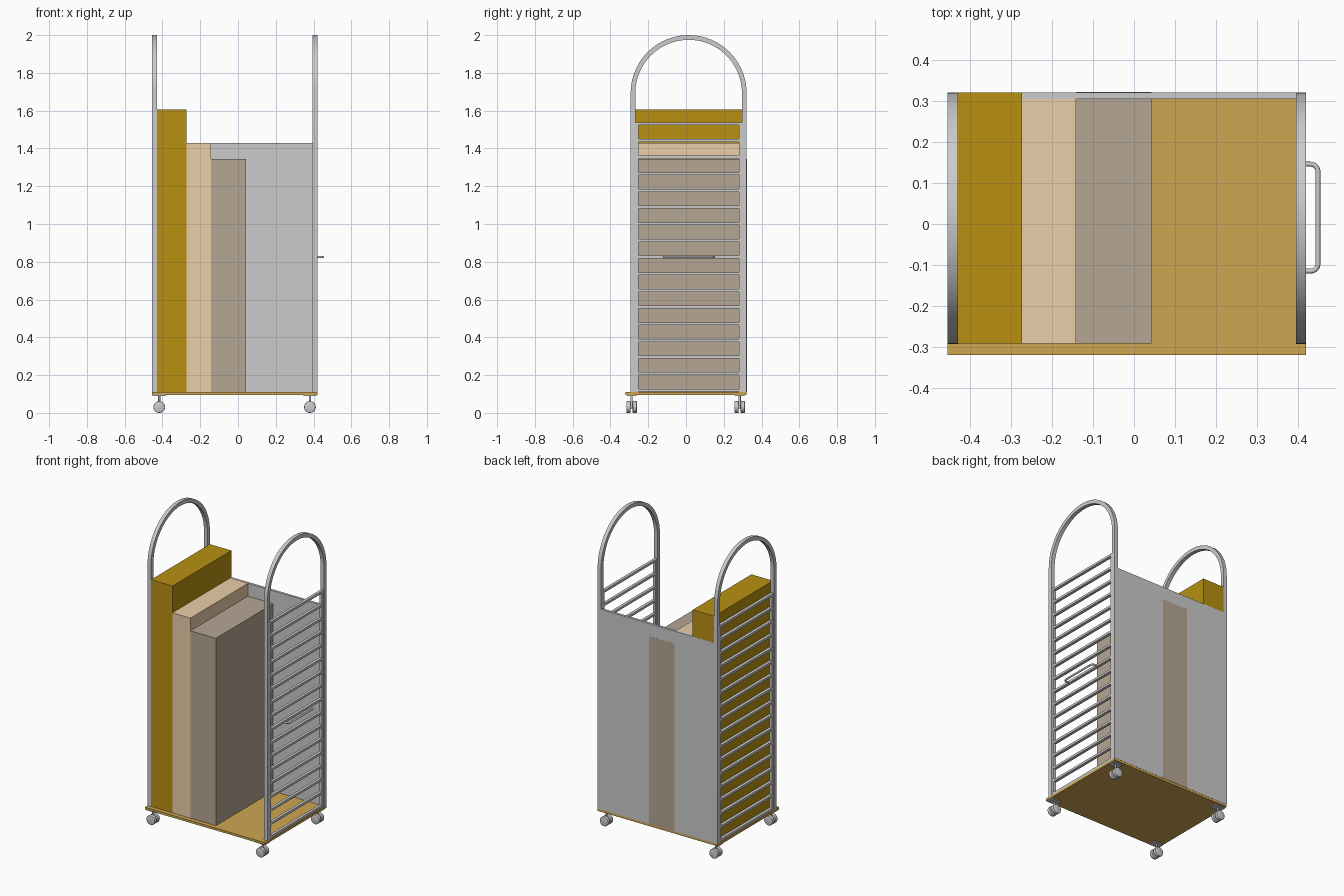
import bpy, bmesh
from math import sin, cos, pi, radians
from mathutils import Matrix

if "Cube" in bpy.data.objects:
    bpy.data.objects.remove(bpy.data.objects["Cube"])


def finish(bm, name, mat=None, smooth=False):
    bmesh.ops.recalc_face_normals(bm, faces=bm.faces)
    me = bpy.data.meshes.new(name)
    bm.to_mesh(me)
    bm.free()
    ob = bpy.data.objects.new(name, me)
    bpy.context.collection.objects.link(ob)
    if mat:
        me.materials.append(mat)
    if smooth:
        bpy.ops.object.select_all(action='DESELECT')
        ob.select_set(True)
        bpy.context.view_layer.objects.active = ob
        bpy.ops.object.shade_smooth_by_angle(angle=radians(35))
    return ob


def add_box(bm, x, y, z):
    mid = [(a + b) / 2 for a, b in (x, y, z)]
    size = [b - a for a, b in (x, y, z)]
    m = Matrix.Translation(mid) @ Matrix.Diagonal((*size, 1))
    bmesh.ops.create_cube(bm, size=1, matrix=m)


def box(name, x, y, z, mat=None):
    bm = bmesh.new()
    add_box(bm, x, y, z)
    return finish(bm, name, mat)


def add_cyl(bm, r, depth, loc, along_y=False, seg=24):
    m = Matrix.Translation(loc)
    if along_y:
        m = m @ Matrix.Rotation(pi / 2, 4, 'X')
    return bmesh.ops.create_cone(bm, cap_ends=True, segments=seg, radius1=r,
                                 radius2=r, depth=depth, matrix=m)['verts']


def material(name, rgb):
    m = bpy.data.materials.new(name)
    m.diffuse_color = (*rgb, 1)
    m.use_nodes = True
    m.node_tree.nodes["Principled BSDF"].inputs["Base Color"].default_value = m.diffuse_color
    return m


wood = material("wood", (0.62, 0.38, 0.085))
gold = material("gold", (0.48, 0.28, 0.006))
tan = material("tan", (0.83, 0.62, 0.40))
taupe = material("taupe", (0.46, 0.38, 0.29))

BASE_TOP = 0.11
Y0, Y1 = -0.293, 0.321          # outer faces of the hoops
T = 0.025                       # hoop tube thickness
YC, R = (Y0 + Y1) / 2, (Y1 - Y0) / 2
SPRING = 2 - R

# base board, back panel and the stored boards
box("base_board", (-0.455, 0.42), (-0.32, 0.32), (0.095, BASE_TOP), wood)
box("back_panel", (-0.43, 0.395), (0.305, 0.3212), (BASE_TOP, 1.43))
box("tall_stack", (-0.43, -0.273), (-0.292, 0.3209), (BASE_TOP, 1.605), gold)
box("middle_stack", (-0.273, -0.142), (-0.292, 0.3205), (BASE_TOP, 1.429), tan)
box("short_stack", (-0.142, 0.043), (-0.292, 0.3218), (BASE_TOP, 1.345), taupe)


# hoop: square tube bent into an arch
def hoop(name, x0):
    def path(r):
        arc = [(YC + r * cos(pi * i / 40), SPRING + r * sin(pi * i / 40)) for i in range(41)]
        return [(YC + r, BASE_TOP)] + arc + [(YC - r, BASE_TOP)]
    bm = bmesh.new()
    rings = []
    for (yo, zo), (yi, zi) in zip(path(R), path(R - T)):
        rings.append([bm.verts.new(c) for c in ((x0, yo, zo), (x0 + T, yo, zo),
                                                (x0 + T, yi, zi), (x0, yi, zi))])
    for a, b in zip(rings, rings[1:]):
        for k in range(4):
            n = (k + 1) % 4
            bm.faces.new((a[k], a[n], b[n], b[k]))
    bm.faces.new(rings[0])
    bm.faces.new(rings[-1])
    finish(bm, name, smooth=True)


# ladder: inner stiles with seventeen rungs
def ladder(name, x0):
    bm = bmesh.new()
    xs = (x0 + 0.003, x0 + T - 0.003)
    lo, hi = Y0 + T, Y1 - T
    add_box(bm, xs, (lo, lo + 0.016), (BASE_TOP, 1.538))
    add_box(bm, xs, (hi - 0.016, hi), (BASE_TOP, 1.538))
    for i in range(17):
        z = 0.1195 + i * 0.0882
        add_box(bm, xs, (lo, hi), (z - 0.0075, z + 0.0075))
    finish(bm, name)


for side, x0 in (("left", -0.455), ("right", 0.395)):
    hoop(side + "_hoop", x0)
    ladder(side + "_ladder", x0)

# pull handle: round bar with bent corners
HX, HY0, HY1, HZ, HR, BEND = 0.449, -0.115, 0.146, 0.825, 0.006, 0.018
pts = [(0.41, HY0)]
pts += [(HX - BEND + BEND * sin(a), HY0 + BEND - BEND * cos(a))
        for a in (i * pi / 16 for i in range(9))]
pts += [(HX - BEND + BEND * cos(a), HY1 - BEND + BEND * sin(a))
        for a in (i * pi / 16 for i in range(9))]
pts += [(0.41, HY1)]
cu = bpy.data.curves.new("pull_handle", 'CURVE')
cu.dimensions = '3D'
cu.bevel_depth = HR
cu.bevel_resolution = 3
cu.use_fill_caps = True
sp = cu.splines.new('POLY')
sp.points.add(len(pts) - 1)
for p, (x, y) in zip(sp.points, pts):
    p.co = (x, y, HZ, 1)
bpy.context.collection.objects.link(bpy.data.objects.new("pull_handle", cu))


# twin-wheel casters
def caster(name, x, y):
    bm = bmesh.new()
    add_box(bm, (x - 0.035, x + 0.035), (y - 0.025, y + 0.025), (0.089, 0.096))
    add_cyl(bm, 0.006, 0.055, (x, y, 0.063), seg=16)
    add_cyl(bm, 0.008, 0.03, (x, y, 0.031), True, 16)
    for s in (-1, 1):
        vs = add_cyl(bm, 0.031, 0.023, (x, y + s * 0.0165, 0.031), True, 32)
        rim = {e for v in vs for e in v.link_edges
               if abs(e.verts[0].co.y - e.verts[1].co.y) < 1e-5}
        bmesh.ops.bevel(bm, geom=list(rim), offset=0.004, segments=2,
                        profile=0.5, affect='EDGES')
    finish(bm, name, smooth=True)


for sx, x in (("left", -0.417), ("right", 0.381)):
    for sy, y in (("front", -0.288), ("back", 0.284)):
        caster(f"{sy}_{sx}_caster", x, y)
